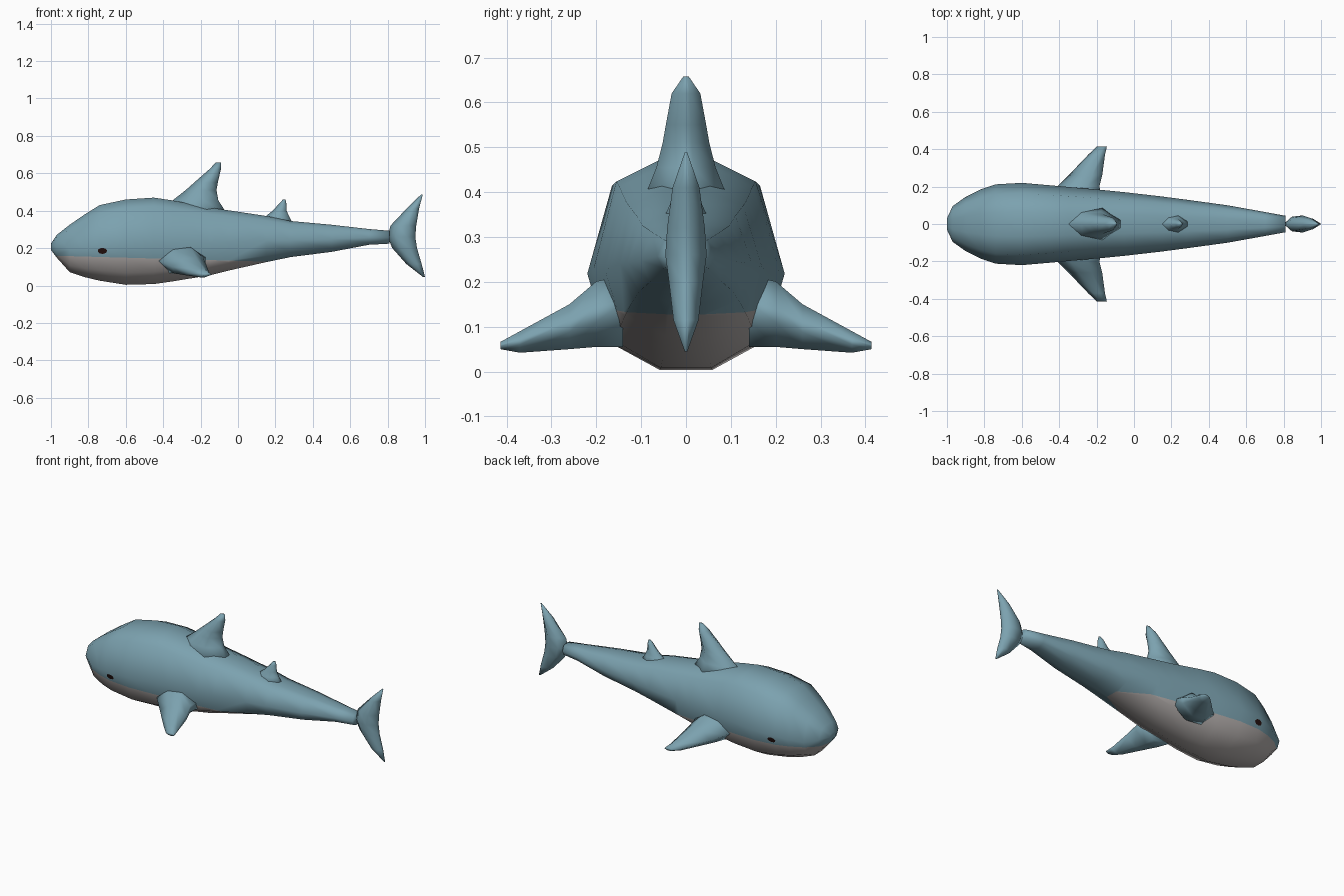
import bpy, bmesh, math
from mathutils import Vector

if "Cube" in bpy.data.objects:
    bpy.data.objects.remove(bpy.data.objects["Cube"])


def material(name, rgb):
    m = bpy.data.materials.new(name)
    m.diffuse_color = (*rgb, 1)
    m.use_nodes = True
    m.node_tree.nodes["Principled BSDF"].inputs["Base Color"].default_value = m.diffuse_color
    return m


BLUE = material("blue grey skin", (0.20, 0.36, 0.43))
GREY = material("pale belly", (0.45, 0.42, 0.41))
DARK = material("dark eye", (0.02, 0.006, 0.005))


def finish(bm, name, mats, smooth=True):
    bmesh.ops.recalc_face_normals(bm, faces=bm.faces)
    for f in bm.faces:
        f.smooth = smooth
    me = bpy.data.meshes.new(name)
    bm.to_mesh(me)
    bm.free()
    for m in mats:
        me.materials.append(m)
    ob = bpy.data.objects.new(name, me)
    bpy.context.collection.objects.link(ob)
    return ob


def loft(rings):
    """Skin a list of equal-length point rings and cap both ends."""
    bm = bmesh.new()
    loops = [[bm.verts.new(p) for p in r] for r in rings]
    n = len(loops[0])
    for a, b in zip(loops, loops[1:]):
        for i in range(n):
            j = (i + 1) % n
            bm.faces.new((a[i], a[j], b[j], b[i]))
    bm.faces.new(loops[0])
    bm.faces.new(loops[-1])
    return bm


# Body: stations of x, top z, bottom z, half width
stations = [(-1.0, .225, .19, .03), (-.97, .27, .15, .095), (-.9, .325, .072, .145),
            (-.82, .38, .045, .185), (-.74, .43, .026, .212), (-.6, .46, .004, .22),
            (-.45, .47, .008, .207), (-.35, .455, .022, .198), (-.15, .417, .055, .18),
            (-.05, .402, .08, .17), (.15, .372, .125, .147), (.28, .345, .152, .13),
            (.5, .325, .18, .1), (.7, .302, .218, .064), (.81, .293, .224, .044)]
half = [(.27, 0), (.8, .14), (1, .47), (.75, .9), (.3, 1)]
section = half + [(-y, t) for y, t in reversed(half)]
bm = loft([[(x, w * y, zb + (zt - zb) * t) for y, t in section]
           for x, zt, zb, w in stations])

# Belly colour: cut along a gently sloping plane, colour everything below it
point, normal = Vector((0, 0, .132)), Vector((.028, 0, 1)).normalized()
bmesh.ops.bisect_plane(bm, geom=bm.verts[:] + bm.edges[:] + bm.faces[:],
                       plane_co=point, plane_no=normal)
for f in bm.faces:
    f.material_index = int((f.calc_center_median() - point).dot(normal) < 0)
body = finish(bm, "body", [BLUE, GREY])


# Fins: stations of height, leading x, trailing x, half thickness
def fin_ring(lead, trail, thick, place):
    prof = [(0, 0), (.3, .85), (.7, 1), (1, .25), (1, -.25), (.7, -1), (.3, -.85)]
    return [place(lead + (trail - lead) * u, thick * v) for u, v in prof]


def upright_fin(name, rows):
    finish(loft([fin_ring(a, b, t, lambda x, s: (x, s, z)) for z, a, b, t in rows]),
           name, [BLUE])


upright_fin("main_dorsal_fin", [(.37, -.42, -.05, .1), (.455, -.35, -.105, .066),
                                (.51, -.28, -.115, .052), (.55, -.235, -.108, .045),
                                (.62, -.155, -.092, .032), (.658, -.118, -.09, .006)])
upright_fin("rear_dorsal_fin", [(.32, .1, .3, .06), (.372, .15, .272, .036),
                                (.4, .185, .26, .026), (.44, .222, .258, .018),
                                (.46, .24, .254, .006)])
upright_fin("tail_fin", [(.045, .99, 1.0, .003), (.115, .9, .982, .028),
                         (.2, .825, .957, .038), (.26, .8, .948, .046),
                         (.32, .815, .953, .042), (.41, .9, .968, .03),
                         (.488, .98, .988, .003)])

# Pectoral fins: stations of y, leading x, trailing x, middle z, half thickness
pectoral = [(.14, -.45, -.17, .135, .08), (.2, -.41, -.185, .128, .073),
            (.26, -.35, -.17, .1, .05), (.37, -.245, -.155, .066, .024),
            (.414, -.2, -.145, .058, .008)]
for side, label in ((-1, "right"), (1, "left")):
    finish(loft([fin_ring(a, b, t, lambda x, s: (x, side * y, z + s))
                 for y, a, b, z, t in pectoral]), label + "_pectoral_fin", [BLUE])

# Eyes: thin oval plates laid onto the body surface
bpy.context.view_layer.update()
for side, label in ((-1, "right"), (1, "left")):
    bm = bmesh.new()
    ring = []
    for i in range(12):
        a = i * math.tau / 12
        x, z = -.725 + .025 * math.cos(a), .185 + .016 * math.sin(a)
        hit, loc, nor, _ = body.ray_cast(Vector((x, side, z)), Vector((0, -side, 0)))
        ring.append(bm.verts.new(loc + Vector((0, side * .004, 0))))
    bm.faces.new(ring if side < 0 else ring[::-1])
    me_eye = finish(bm, label + "_eye", [DARK], smooth=False)
    # face outwards
    if me_eye.data.polygons[0].normal.y * side < 0:
        me_eye.data.flip_normals()
